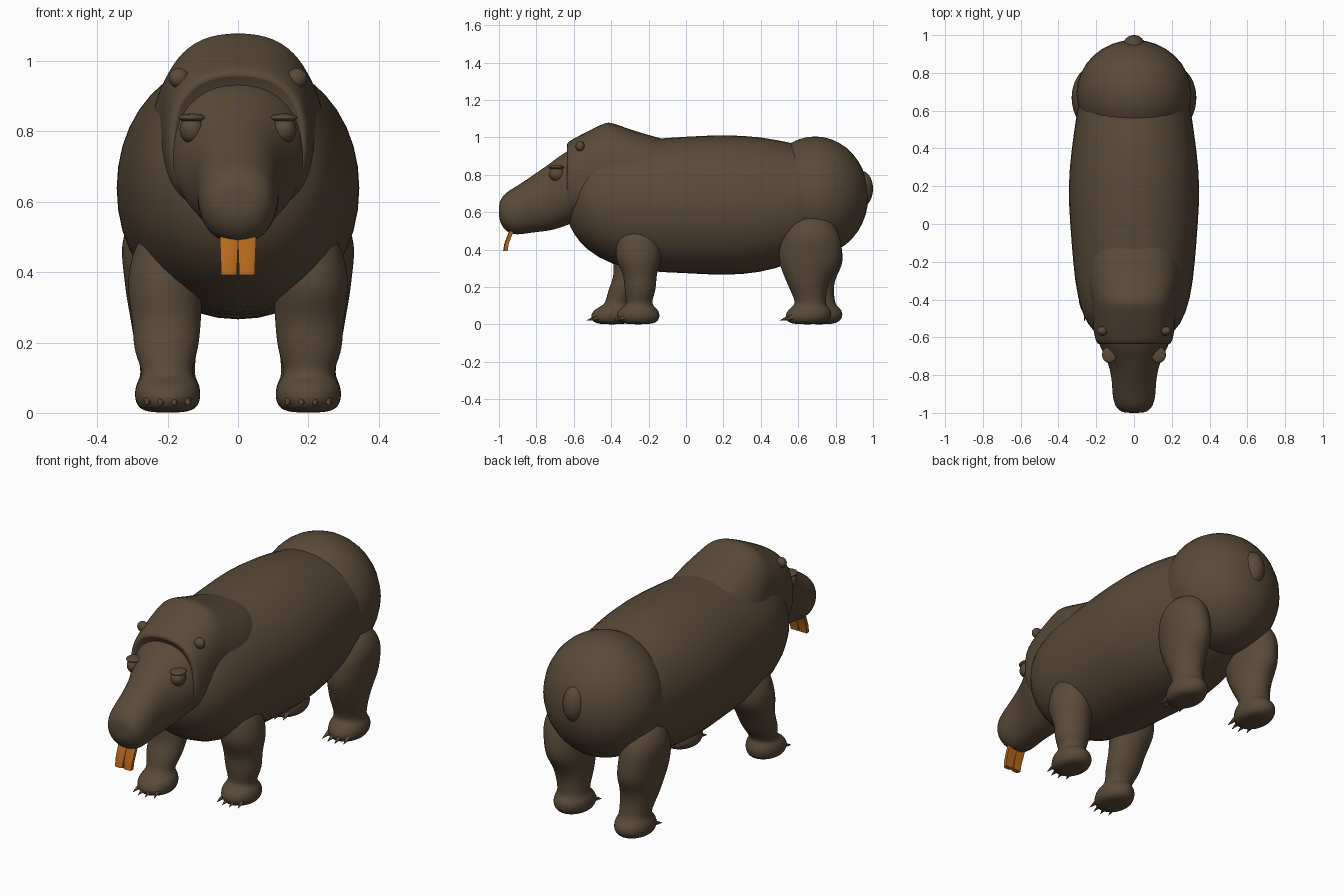
import bpy, bmesh, math
from mathutils import Vector

if "Cube" in bpy.data.objects:
    bpy.data.objects.remove(bpy.data.objects["Cube"], do_unlink=True)


def material(name, rgb):
    m = bpy.data.materials.new(name)
    m.use_nodes = True
    m.diffuse_color = (*rgb, 1)
    b = m.node_tree.nodes["Principled BSDF"]
    b.inputs["Base Color"].default_value = (*rgb, 1)
    b.inputs["Roughness"].default_value = 0.8
    return m


BROWN = material("brown hide", (0.100, 0.068, 0.040))
ORANGE = material("orange enamel", (0.46, 0.14, 0.013))


def finish(name, bm, mat, subdiv=0, angle=40):
    bmesh.ops.recalc_face_normals(bm, faces=bm.faces)
    me = bpy.data.meshes.new(name)
    bm.to_mesh(me)
    bm.free()
    me.materials.append(mat)
    ob = bpy.data.objects.new(name, me)
    bpy.context.collection.objects.link(ob)
    if subdiv:
        s = ob.modifiers.new("smooth", "SUBSURF")
        s.levels = s.render_levels = subdiv
    bpy.ops.object.select_all(action="DESELECT")
    ob.select_set(True)
    bpy.context.view_layer.objects.active = ob
    bpy.ops.object.shade_smooth_by_angle(angle=math.radians(angle))
    return ob


def rounded(a, power):
    return math.copysign(abs(a) ** power, a)


def loft(name, rings, segs=16, subdiv=2, power=1):
    """Skin rings of (centre, half axis u, half axis v) and cap both ends."""
    bm = bmesh.new()
    loops = []
    turns = [2 * math.pi * (i + 0.5) / segs for i in range(segs)]
    for c, u, v in rings:
        loops.append([bm.verts.new(c + u * rounded(math.cos(t), power)
                                   + v * rounded(math.sin(t), power)) for t in turns])
    for a, b in zip(loops, loops[1:]):
        for i in range(segs):
            j = (i + 1) % segs
            bm.faces.new((a[i], a[j], b[j], b[i]))
    bm.faces.new(loops[0])
    bm.faces.new(loops[-1])
    return finish(name, bm, BROWN, subdiv)


def body_loft(name, sections, **kw):
    """Sections are (y, bottom z, top z, half width)."""
    return loft(name, [(Vector((0, y, (b + t) / 2)), Vector((w, 0, 0)),
                        Vector((0, 0, (t - b) / 2))) for y, b, t, w in sections], **kw)


def leg_loft(name, side, shift, sections):
    """Sections are (z, centre x, centre y, half width, half depth)."""
    rings = []
    for z, x, y, rx, ry in sections:
        rings.append((Vector((side * x, y + shift(z), z)),
                      Vector((rx, 0, 0)), Vector((0, ry, 0))))
    return loft(name, rings)


def ball(name, centre, size):
    bm = bmesh.new()
    bmesh.ops.create_uvsphere(bm, u_segments=32, v_segments=20, radius=1)
    for v in bm.verts:
        v.co = Vector(centre) + Vector([a * s for a, s in zip(v.co, size)])
    return finish(name, bm, BROWN)


# Torso, rump and tail stub
body_loft("torso", [
    (-.64, .56, .74, .09), (-.60, .48, .85, .18), (-.54, .40, .92, .25),
    (-.40, .31, .975, .305), (-.20, .275, .995, .328), (0, .27, 1.01, .343),
    (.20, .255, 1.02, .356), (.40, .27, 1.01, .335), (.56, .32, .975, .312),
    (.66, .37, .955, .295), (.76, .45, .9, .24)], segs=20, subdiv=1, power=.96)
ball("rump", (0, .69, .687), (.304, .285, .318))
ball("tail", (0, .94, .725), (.06, .06, .095))

# Shoulder hump with a ledge over the face, and the tapering head
body_loft("hump", [
    (-.60, .62, .92, .15), (-.645, .575, .965, .185), (-.625, .56, .985, .208),
    (-.54, .53, 1.03, .222), (-.43, .49, 1.087, .228), (-.40, .49, 1.087, .232),
    (-.28, .48, 1.04, .26), (-.13, .48, 1.0, .25), (-.02, .55, .96, .20)], power=.8)
body_loft("head", [
    (-1.0, .585, .625, .03), (-.996, .545, .665, .07), (-.965, .495, .708, .103),
    (-.91, .472, .738, .117), (-.82, .49, .80, .119), (-.73, .495, .862, .140),
    (-.65, .52, .925, .185), (-.58, .55, .958, .208), (-.45, .60, .95, .18)], power=.92)

# Ears, eyes and heavy lids
for side, word in ((1, "left"), (-1, "right")):
    ball(word + "_ear", (side * .168, -.566, .952), (.029, .024, .028))
    ball(word + "_eye", (side * .130, -.69, .805), (.036, .042, .040))
    ball(word + "_eyelid", (side * .130, -.692, .839), (.039, .043, .012))

# Curved front teeth
for side, word in ((1, "left"), (-1, "right")):
    path = [(-.925, .52, .0255), (-.945, .47, .025), (-.96, .43, .0235), (-.966, .392, .022)]
    bm = bmesh.new()
    loops = []
    for y, z, w in path:
        x = side * .0255
        loops.append([bm.verts.new((x + sx * w, y + sy * .012, z))
                      for sx, sy in ((-1, -.6), (-.6, -1), (.6, -1), (1, -.6), (1, 1), (-1, 1))])
    for a, b in zip(loops, loops[1:]):
        for i in range(6):
            bm.faces.new((a[i], a[i - 1], b[i - 1], b[i]))
    bm.faces.new(loops[0])
    bm.faces.new(loops[-1])
    finish(word + "_tooth", bm, ORANGE)

# Legs: shared profiles, swung forward or back towards the foot
FRONT = [(.52, .20, -.26, .05, .06), (.50, .20, -.26, .08, .10), (.44, .208, -.255, .100, .118),
         (.36, .208, -.255, .110, .130), (.30, .205, -.25, .104, .104), (.25, .202, -.245, .098, .088),
         (.18, .205, -.245, .095, .086), (.125, .203, -.25, .072, .068), (.10, .20, -.25, .075, .075),
         (.08, .20, -.255, .092, .108), (.045, .20, -.255, .097, .120),
         (.015, .20, -.255, .086, .106), (0, .20, -.255, .055, .07)]
HIND = [(.58, .21, .67, .05, .07), (.55, .22, .67, .09, .12), (.48, .23, .67, .107, .155),
        (.41, .222, .665, .107, .172), (.33, .215, .665, .105, .172), (.27, .21, .655, .098, .138),
        (.21, .205, .65, .094, .108), (.13, .20, .665, .078, .084), (.10, .20, .665, .080, .088),
        (.08, .20, .66, .093, .118), (.045, .20, .655, .097, .128),
        (.015, .20, .65, .087, .113), (0, .20, .65, .055, .075)]


def claws(word, side, y, toe):
    for i in range(4):
        off = (i - 1.5) * .038
        bm = bmesh.new()
        bmesh.ops.create_cone(bm, cap_ends=True, segments=10, radius1=.018, radius2=.001, depth=.065)
        for v in bm.verts:
            px, py, pz = v.co
            v.co = (side * .20 + off * (1 + pz * 3) + px,
                    y - toe + abs(off) * .45 - pz, .032 + py - pz * .35)
        finish(word + "_claw", bm, BROWN)


for kind, profile, toe, base, swings in (
        ("front", FRONT, .112, -.255, (0, -.14)), ("hind", HIND, .125, .65, (0, .06))):
    for side, word, swing in ((1, "left", swings[0]), (-1, "right", swings[1])):
        name = word + "_" + kind
        leg_loft(name + "_leg", side,
                 lambda z: swing * min(1, max(0, (.38 - z) / .32)), profile)
        claws(name, side, base + swing, toe)
